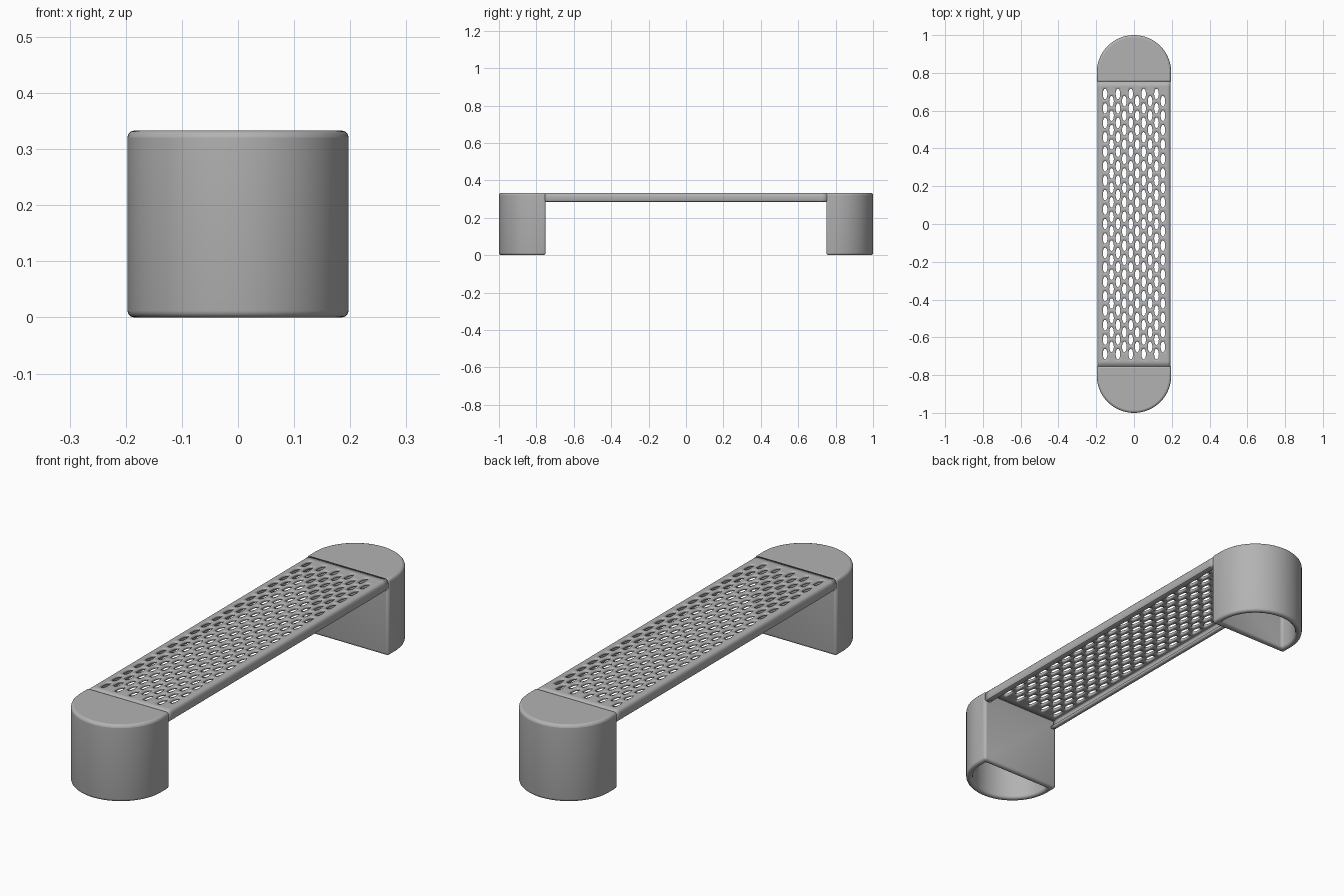
import bpy, bmesh
from math import sin, cos, pi

cube = bpy.data.objects.get("Cube")
if cube:
    bpy.data.objects.remove(cube, do_unlink=True)

GREY = (0.45, 0.45, 0.45, 1)
mat = bpy.data.materials.new("grey_metal")
mat.use_nodes = True
mat.diffuse_color = GREY
mat.node_tree.nodes["Principled BSDF"].inputs["Base Color"].default_value = GREY

HEIGHT = 0.333
RADIUS = 0.197      # leg half width
LEG_INNER = 0.75    # distance from centre to the flat leg wall
COLS, ROWS = 10, 19
PITCH_X, PITCH_Y = 0.034, 0.0765
HOLE_X, HOLE_Y = 0.0122, 0.028


def finish(bm, name, thickness):
    """Turn a bmesh sheet into a smooth object with wall thickness."""
    mesh = bpy.data.meshes.new(name)
    bm.to_mesh(mesh)
    bm.free()
    obj = bpy.data.objects.new(name, mesh)
    bpy.context.collection.objects.link(obj)
    mesh.materials.append(mat)
    solid = obj.modifiers.new("thickness", 'SOLIDIFY')
    solid.thickness = thickness
    solid.offset = -1
    solid.use_even_offset = True
    bpy.ops.object.select_all(action='DESELECT')
    obj.select_set(True)
    bpy.context.view_layer.objects.active = obj
    bpy.ops.object.shade_smooth_by_angle(angle=pi / 5)
    return obj


# Legs: hollow half-round shells, open at the bottom
def leg(name, side):
    bm = bmesh.new()
    centre = 1 - RADIUS
    outline = [(RADIUS, LEG_INNER)]
    outline += [(RADIUS * cos(pi * i / 40), centre + RADIUS * sin(pi * i / 40))
                for i in range(41)]
    outline.append((-RADIUS, LEG_INNER))
    top = [bm.verts.new((x * side, y * side, HEIGHT)) for x, y in outline]
    low = [bm.verts.new((x * side, y * side, 0)) for x, y in outline]
    bm.faces.new(top)
    for i in range(len(top)):
        j = (i + 1) % len(top)
        bm.faces.new((low[i], low[j], top[j], top[i]))
    obj = finish(bm, name, 0.028)
    bevel = obj.modifiers.new("rounded_edges", 'BEVEL')
    bevel.width = 0.012
    bevel.segments = 3
    bevel.limit_method = 'ANGLE'
    bevel.angle_limit = pi / 5
    # Smoothing by angle comes last
    obj.modifiers.move(len(obj.modifiers) - 1, 1)


leg("front_leg", -1)
leg("back_leg", 1)

# Seat: perforated sheet with rounded, folded side flanges
bm = bmesh.new()


def strip(section, ys):
    """Sweep a cross-section of (x, z) points along the y stations."""
    rows = [[bm.verts.new((x, y, z)) for x, z in section] for y in ys]
    for a, b in zip(rows, rows[1:]):
        for i in range(len(section) - 1):
            bm.faces.new((a[i], a[i + 1], b[i + 1], b[i]))


def cell(cx, cy):
    """Rectangular tile with an elliptical hole."""
    outer, inner = [], []
    for i in range(16):
        u, v = 1 - (i % 4) / 2, 1
        for _ in range(i // 4):
            u, v = -v, u
        a = pi / 4 + i * pi / 8
        outer.append(bm.verts.new((cx + u * PITCH_X / 2, cy + v * PITCH_Y / 2, HEIGHT)))
        inner.append(bm.verts.new((cx + HOLE_X * cos(a), cy + HOLE_Y * sin(a), HEIGHT)))
    for i in range(16):
        j = (i + 1) % 16
        bm.faces.new((outer[i], outer[j], inner[j], inner[i]))


half_x, half_y = COLS * PITCH_X / 2, ROWS * PITCH_Y / 2
stations = [-half_y + i * PITCH_Y / 4 for i in range(ROWS * 4 + 1)]

# Staggered columns of holes, with blank half tiles closing the short ones
for c in range(COLS):
    cx = -half_x + (c + 0.5) * PITCH_X
    count = ROWS - c % 2
    for r in range(count):
        cell(cx, (r - (count - 1) / 2) * PITCH_Y)
    if c % 2:
        blank = [(cx + (i - 2) * PITCH_X / 4, HEIGHT) for i in range(5)]
        strip(blank, stations[:3])
        strip(blank, stations[-3:])

# Side margins and flanges
right = [(half_x, HEIGHT), (0.18, HEIGHT), (0.188, 0.33), (0.192, 0.324),
         (0.194, 0.316), (0.194, 0.294), (0.191, 0.288), (0.184, 0.285), (0.17, 0.285)]
left = [(-x, z) for x, z in reversed(right)]
strip(left, stations)
strip(right, stations)

# Plain end bands that meet the legs
middle = [(-half_x + i * PITCH_X / 4, HEIGHT) for i in range(1, COLS * 4)]
section = left + middle + right
end = LEG_INNER + 0.004
strip(section, [-end, -half_y])
strip(section, [half_y, end])

bmesh.ops.remove_doubles(bm, verts=bm.verts, dist=0.0002)
finish(bm, "perforated_seat", 0.01)
